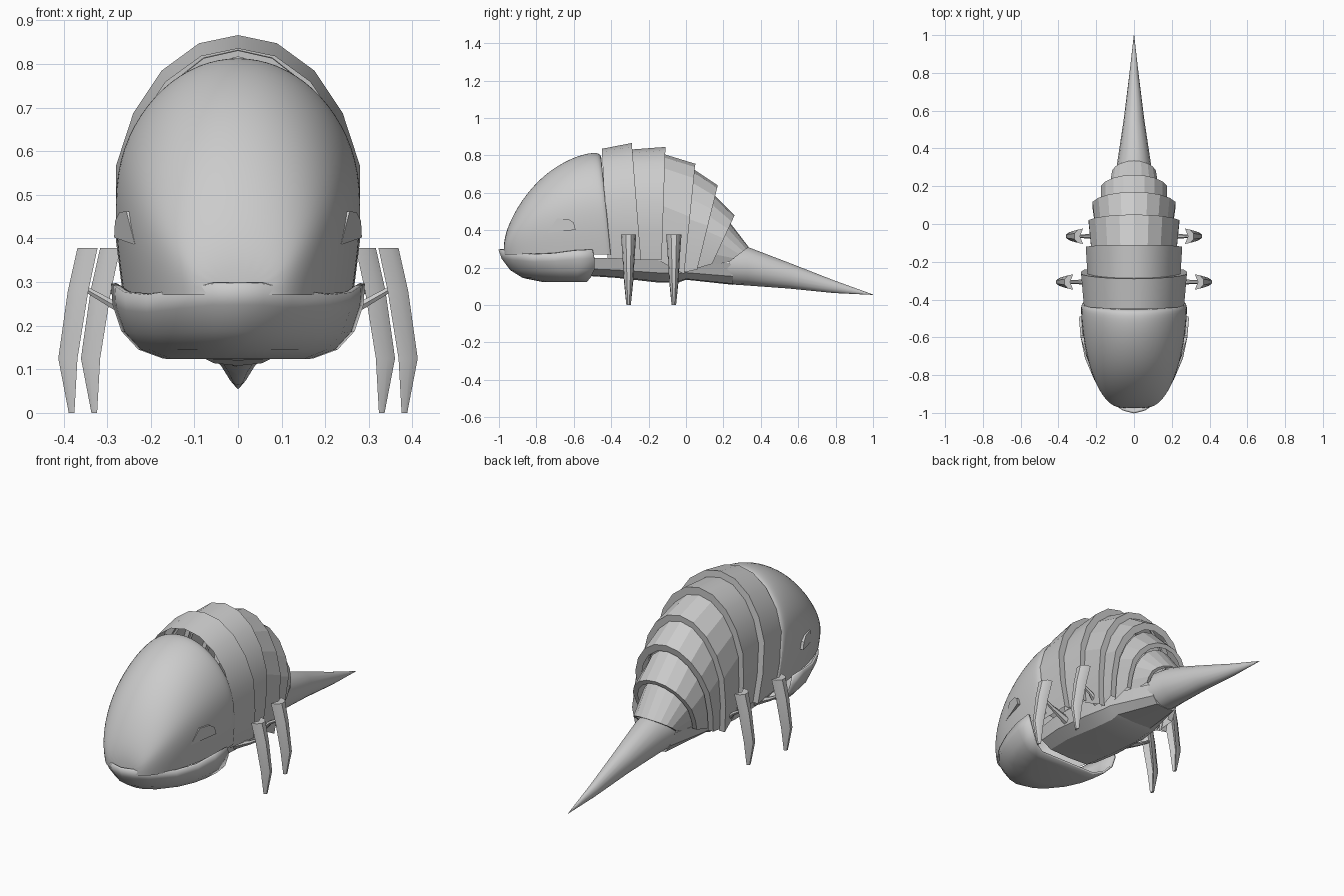
import bpy, bmesh, math
from mathutils import Vector

if "Cube" in bpy.data.objects:
    bpy.data.objects.remove(bpy.data.objects["Cube"])


def loft(name, rings, closed=False, caps=(False, False), smooth=None, subsurf=0, solid=0):
    bm = bmesh.new()
    rows = [[bm.verts.new(p) for p in r] for r in rings]
    for a, b in zip(rows, rows[1:]):
        n = len(a)
        for i in range(n if closed else n - 1):
            j = (i + 1) % n
            bm.faces.new((a[i], a[j], b[j], b[i]))
    if caps[0]:
        bm.faces.new(rows[0])
    if caps[1]:
        bm.faces.new(rows[-1])
    bmesh.ops.recalc_face_normals(bm, faces=bm.faces)
    me = bpy.data.meshes.new(name)
    bm.to_mesh(me)
    bm.free()
    ob = bpy.data.objects.new(name, me)
    bpy.context.collection.objects.link(ob)
    if solid:
        m = ob.modifiers.new("thickness", 'SOLIDIFY')
        m.thickness, m.offset = solid, 0
    if subsurf:
        m = ob.modifiers.new("smooth", 'SUBSURF')
        m.levels = m.render_levels = subsurf
    if smooth:
        bpy.ops.object.select_all(action='DESELECT')
        ob.select_set(True)
        bpy.context.view_layer.objects.active = ob
        bpy.ops.object.shade_smooth_by_angle(angle=math.radians(smooth))
    return ob


# Shared arch cross-section: (width fraction, height fraction)
HALF = [(.93, 0), (1, .25), (1, .52), (.857, .715), (.625, .87), (.32, .97)]
ARCH = HALF + [(0, 1)] + [(-x, s) for x, s in reversed(HALF)]


def arch(top, bottom, w):
    return [(x * w, bottom[0] + (top[0] - bottom[0]) * s,
             bottom[1] + (top[1] - bottom[1]) * s) for x, s in ARCH]


# Domed head: top y, top z, bottom y, half width
head = [(-.975, .31, -.975, .06), (-.965, .40, -.965, .12), (-.885, .56, -.89, .185),
        (-.76, .705, -.75, .24), (-.61, .795, -.58, .272), (-.49, .825, -.44, .283),
        (-.455, .81, -.40, .28), (-.45, .78, -.40, .255), (-.47, .70, -.42, .20)]
loft("head_dome", [arch((yt, zt), (yb, .27), w) for yt, zt, yb, w in head],
     caps=(True, True), smooth=60, subsurf=2)

# Scooped lower jaw: horseshoe outlines stacked from lip to floor
PLAN = [(1, 0), (.97, .2), (.89, .42), (.72, .65), (.42, .88), (.2, .97)]
U = PLAN + [(0, 1)] + [(-x, t) for x, t in reversed(PLAN)]
LIP = [.0, -.005, -.02, -.025, -.01, 0]
DIP = LIP + [0] + LIP[::-1]
levels = [(.297, .285, -.997, -.50, 1), (.25, .282, -.98, -.49, .7), (.19, .262, -.935, -.49, .2),
          (.15, .225, -.87, -.51, 0), (.13, .17, -.77, -.53, 0)]
loft("lower_jaw", [[(x * w, back + (front - back) * t, z + d * k) for (x, t), d in zip(U, DIP)]
                   for z, w, front, back, k in levels],
     caps=(False, True), smooth=50, solid=.012)

# Overlapping back plates: front top, front bottom, width, rear top, rear bottom, width
plates = [((-.45, .835), (-.42, .25), .265, (-.29, .866), (-.24, .24), .28),
          ((-.31, .83), (-.28, .24), .245, (-.11, .845), (-.13, .24), .255),
          ((-.13, .81), (-.15, .24), .225, (.05, .755), (-.01, .165), .24),
          ((.02, .74), (-.03, .17), .205, (.17, .64), (.06, .19), .22),
          ((.14, .60), (.04, .19), .175, (.26, .48), (.14, .22), .175),
          ((.22, .46), (.12, .21), .135, (.335, .31), (.23, .23), .115)]
for i, (ft, fb, fw, rt, rb, rw) in enumerate(plates):
    inner = Vector(rb).lerp(Vector(rt), .92)
    loft(f"back_plate_{i + 1}", [arch(ft, fb, fw), arch(rt, rb, rw), arch(inner, rb, rw * .85)],
         smooth=28 if i < 2 else 10)

# Belly trough: y, half width, rim z, bottom z
belly = [(-.52, .20, .25, .155), (-.37, .22, .25, .145), (-.15, .21, .25, .12),
         (-.04, .19, .24, .12), (.0, .18, .23, .135), (.25, .09, .22, .108)]
B = [(-1, 0), (-.9, .6), (-.6, .95), (0, 1), (.6, .95), (.9, .6), (1, 0)]
loft("belly", [[(x * w, y, zt + (zb - zt) * s) for x, s in B] for y, w, zt, zb in belly],
     closed=True, caps=(True, True), smooth=25)

# Pointed tail with a jagged base
rings = []
tail = [(.24, .215, .10, .105), (.33, .207, .088, .103), (.55, .157, .055, .069),
        (.79, .098, .025, .034), (1.0, .055, .001, .001)]
for k, (y, z, rx, rz) in enumerate(tail):
    rings.append([(rx * math.cos(i * math.tau / 16), y - (.04 * (i % 2) if k == 0 else 0),
                   z + rz * math.sin(i * math.tau / 16)) for i in range(16)])
loft("tail", rings, closed=True, caps=(False, True), smooth=40)

# Four blade legs with struts, and eye panels, on both sides
LEG = [(.322, .368, .378, .041), (.343, .39, .28, .034), (.368, .412, .125, .025), (.375, .388, 0, .012)]
D = [(0, -1), (.6, -.85), (1, -.35), (1, .35), (.6, .85), (0, 1), (.35, 0)]
for side, s in (("left", 1), ("right", -1)):
    for pos, y0, dx in (("front", -.307, 0), ("rear", -.065, -.052)):
        loft(f"{pos}_leg_{side}",
             [[(s * (a + dx + (b - a) * u), y0 + v * hw, z) for u, v in D] for a, b, z, hw in LEG],
             closed=True, caps=(True, True), smooth=40)
        ends = [(.36 + dx, .29, .008), (.29 + dx, .25, .012), (.20, .21, .022)]
        loft(f"{pos}_leg_strut_{side}",
             [[(s * x, y0 + r * math.cos(i * math.pi / 3), z + r * math.sin(i * math.pi / 3))
               for i in range(6)] for x, z, r in ends],
             closed=True, caps=(True, True), smooth=40)
    eye = [(.232, -.74, .385), (.28, -.59, .402), (.278, -.60, .44), (.268, -.63, .46), (.252, -.69, .462)]
    loft(f"eye_{side}", [[(s * (x - .03), y, z) for x, y, z in eye],
                         [(s * (x + .004), y, z) for x, y, z in eye]],
         closed=True, caps=(True, True))
